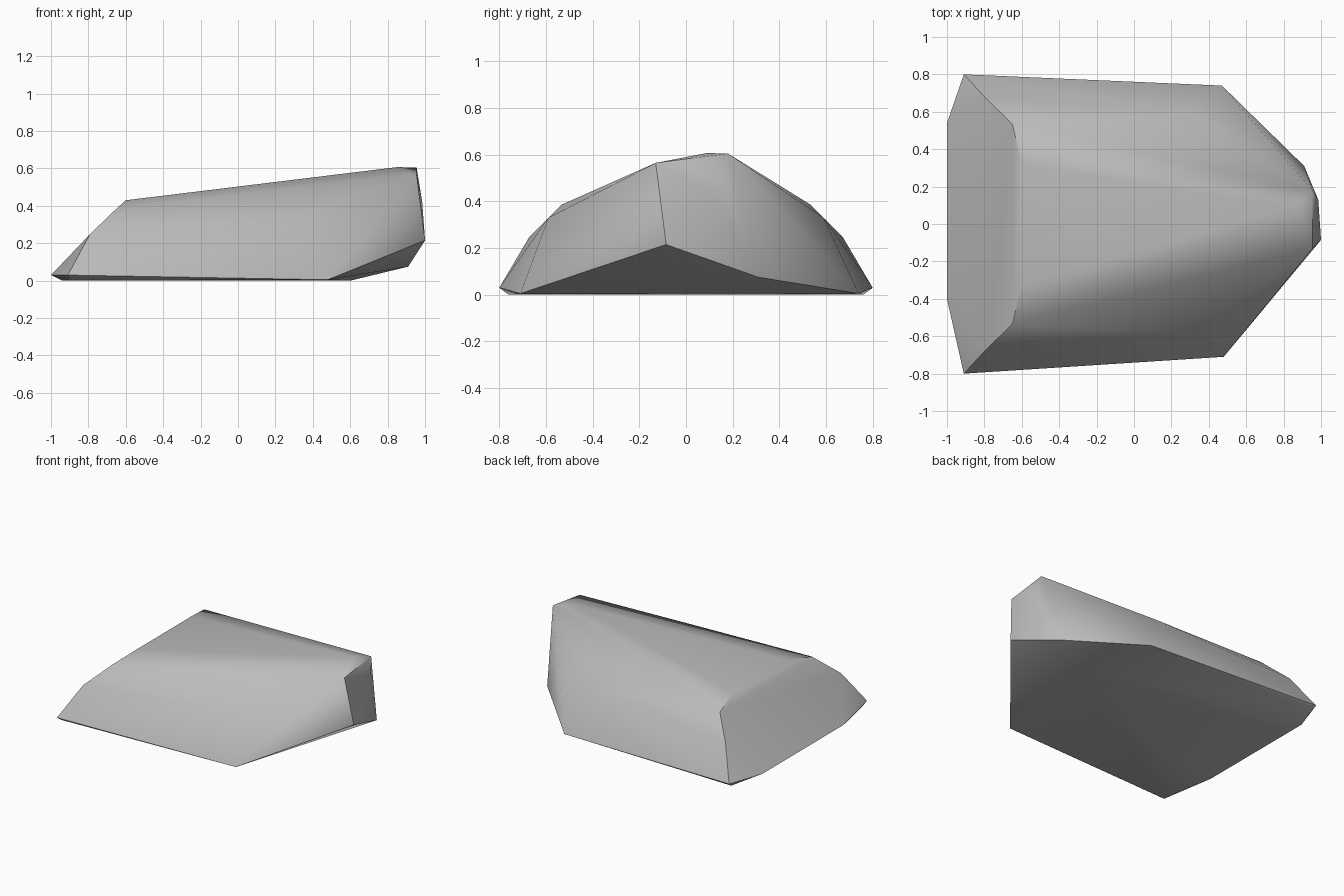
import bpy
import bmesh

default_cube = bpy.data.objects.get("Cube")
if default_cube:
    bpy.data.objects.remove(default_cube, do_unlink=True)


def make_material(name, colour):
    material = bpy.data.materials.new(name)
    material.use_nodes = True
    material.diffuse_color = colour
    shader = next(n for n in material.node_tree.nodes if n.type == "BSDF_PRINCIPLED")
    shader.inputs["Base Color"].default_value = colour
    shader.inputs["Roughness"].default_value = 0.9
    return material


def mirrored(points):
    """Repeat each corner on the other side of the rock."""
    return [(x, side * y, z) for x, y, z in points for side in (1, -1)]


def make_rock(name, corners, material):
    """Chiselled rock: the convex skin stretched over its corners."""
    bm = bmesh.new()
    for corner in corners:
        bm.verts.new(corner)
    hull = bmesh.ops.convex_hull(bm, input=bm.verts[:])
    loose = {v for v in hull["geom_interior"] + hull["geom_unused"]
             if isinstance(v, bmesh.types.BMVert)}
    bmesh.ops.delete(bm, geom=list(loose), context="VERTS")
    bmesh.ops.recalc_face_normals(bm, faces=bm.faces[:])
    mesh = bpy.data.meshes.new(name)
    bm.to_mesh(mesh)
    bm.free()
    mesh.materials.append(material)
    rock = bpy.data.objects.new(name, mesh)
    bpy.context.collection.objects.link(rock)
    return rock


# Sloping low end and the shoulders along both flanks
low_end = mirrored([
    (-0.91, 0.80, 0.03), (-0.90, 0.76, 0.0), (-0.94, 0.42, 0.0),
    (-0.79, 0.67, 0.25), (-0.65, 0.535, 0.385), (-0.60, 0.32, 0.43),
])
low_end += [(-1.0, 0.54, 0.03), (-1.0, -0.40, 0.03)]
shoulders = mirrored([(0.31, 0.59, 0.33)])

# Flat base corners
base = [(0.47, 0.74, 0.005), (0.48, -0.71, 0.005), (0.60, 0.20, 0.0)]

# Raised, undercut nose
nose = [
    (0.955, -0.13, 0.565), (0.955, 0.18, 0.605), (0.85, 0.09, 0.607),
    (0.985, 0.13, 0.42), (1.0, -0.085, 0.215), (0.91, 0.31, 0.075),
]

stone = make_material("stone grey", (0.5, 0.5, 0.5, 1.0))
rock = make_rock("rock", low_end + shoulders + base + nose, stone)

# Soft shading that keeps the strong creases
bpy.ops.object.select_all(action="DESELECT")
rock.select_set(True)
bpy.context.view_layer.objects.active = rock
bpy.ops.object.shade_smooth_by_angle(angle=0.65)
